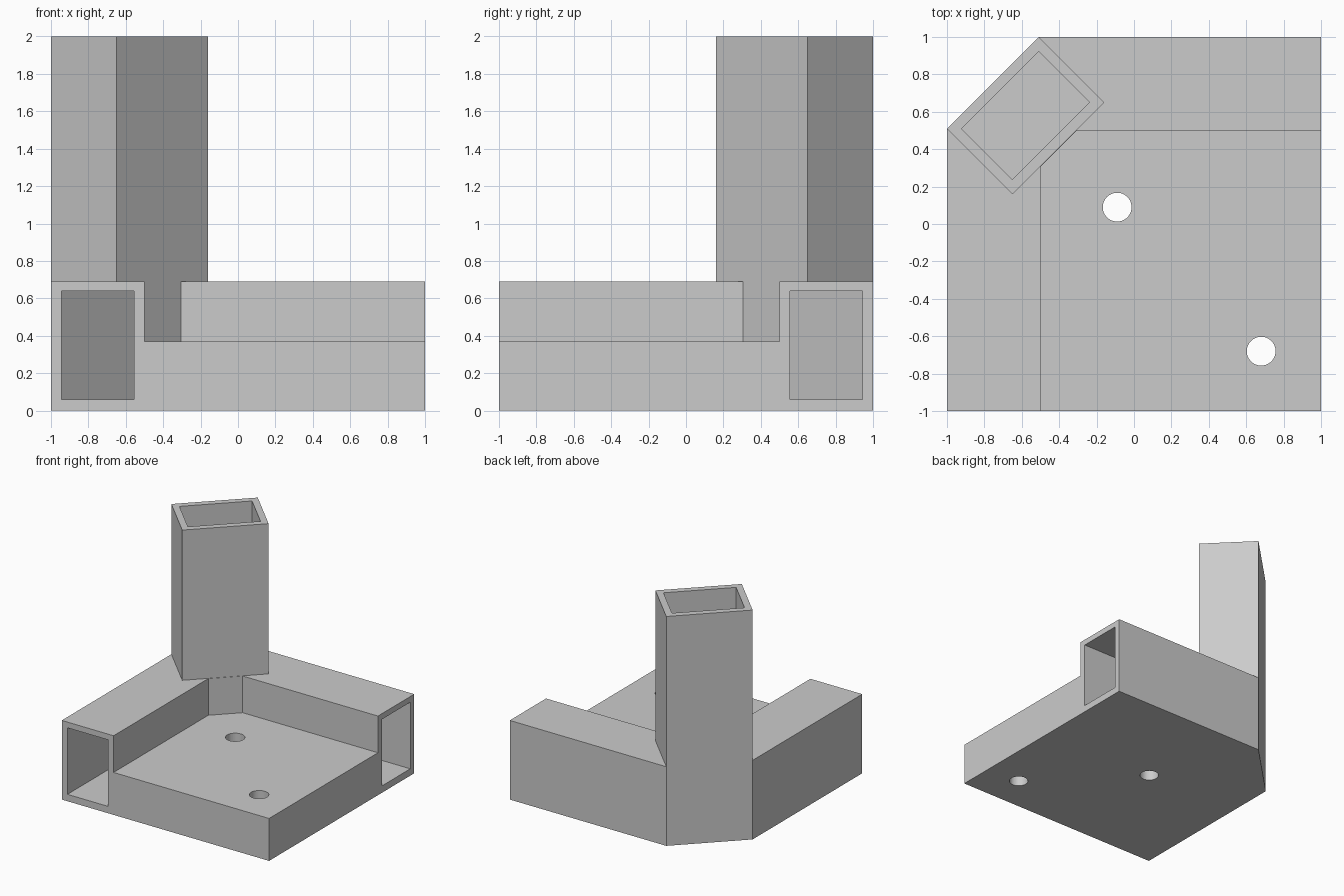
import bpy
import bmesh

cube = bpy.data.objects.get("Cube")
if cube:
    bpy.data.objects.remove(cube)

grey = bpy.data.materials.new("plain grey")
grey.use_nodes = True
colour = (0.6, 0.6, 0.6, 1)
grey.diffuse_color = colour
grey.node_tree.nodes["Principled BSDF"].inputs["Base Color"].default_value = colour


def prism(name, outline, bottom, top):
    """Extrude a counter-clockwise plan outline upwards."""
    bm = bmesh.new()
    face = bm.faces.new([bm.verts.new((x, y, bottom)) for x, y in outline])
    grown = bmesh.ops.extrude_face_region(bm, geom=[face], use_keep_orig=True)
    for v in grown["geom"]:
        if isinstance(v, bmesh.types.BMVert):
            v.co.z = top
    bmesh.ops.recalc_face_normals(bm, faces=bm.faces)
    mesh = bpy.data.meshes.new(name)
    bm.to_mesh(mesh)
    bm.free()
    mesh.materials.append(grey)
    obj = bpy.data.objects.new(name, mesh)
    bpy.context.collection.objects.link(obj)
    return obj


def cut(target, cutter):
    """Subtract a cutter for good and remove it."""
    cutter.hide_render = True
    mod = target.modifiers.new("cut", "BOOLEAN")
    mod.operation = "DIFFERENCE"
    mod.solver = "EXACT"
    mod.object = cutter
    bpy.context.view_layer.objects.active = target
    bpy.ops.object.modifier_apply(modifier=mod.name)
    bpy.data.objects.remove(cutter)


def mirrored(outline):
    """Reflect a plan outline across the diagonal that the bracket is symmetric about."""
    return [(-y, -x) for x, y in reversed(outline)]


RAIL = 0.69    # height of the rails
PLATE = 0.37   # height of the plate between them
WALL = 0.055

# Block with its back corner chamfered, and the plate area lowered
base = prism("corner_base", [(-1, -1), (1, -1), (1, 1), (-0.51, 1), (-1, 0.51)], 0, RAIL)
cut(base, prism("pocket", [(-0.5, -1.2), (1.2, -1.2), (1.2, 0.5),
                           (-0.305, 0.5), (-0.5, 0.305)], PLATE, 1))

# Rail sockets, mitred where they meet the post
socket = [(-0.945, -1.2), (-0.555, -1.2), (-0.555, 0.18), (-0.945, -0.21)]
for outline in (socket, mirrored(socket)):
    cut(base, prism("socket", outline, 0.06, RAIL - 0.05))

# Screw holes through the plate
for d in (-0.09, 0.68):
    bpy.ops.mesh.primitive_cylinder_add(vertices=48, radius=0.077, depth=2, location=(d, -d, 0))
    drill = bpy.context.object
    drill.data.materials.append(grey)
    cut(base, drill)

# Hollow upright post set diagonally across the corner
post = prism("upright_post", [(-1, 0.51), (-0.65, 0.16), (-0.16, 0.65), (-0.51, 1)], RAIL, 2)
e = WALL * 2 ** 0.5
cut(post, prism("post_hollow", [(-1 + e, 0.51), (-0.65, 0.16 + e),
                                (-0.16 - e, 0.65), (-0.51, 1 - e)], 0.5, 2.5))
